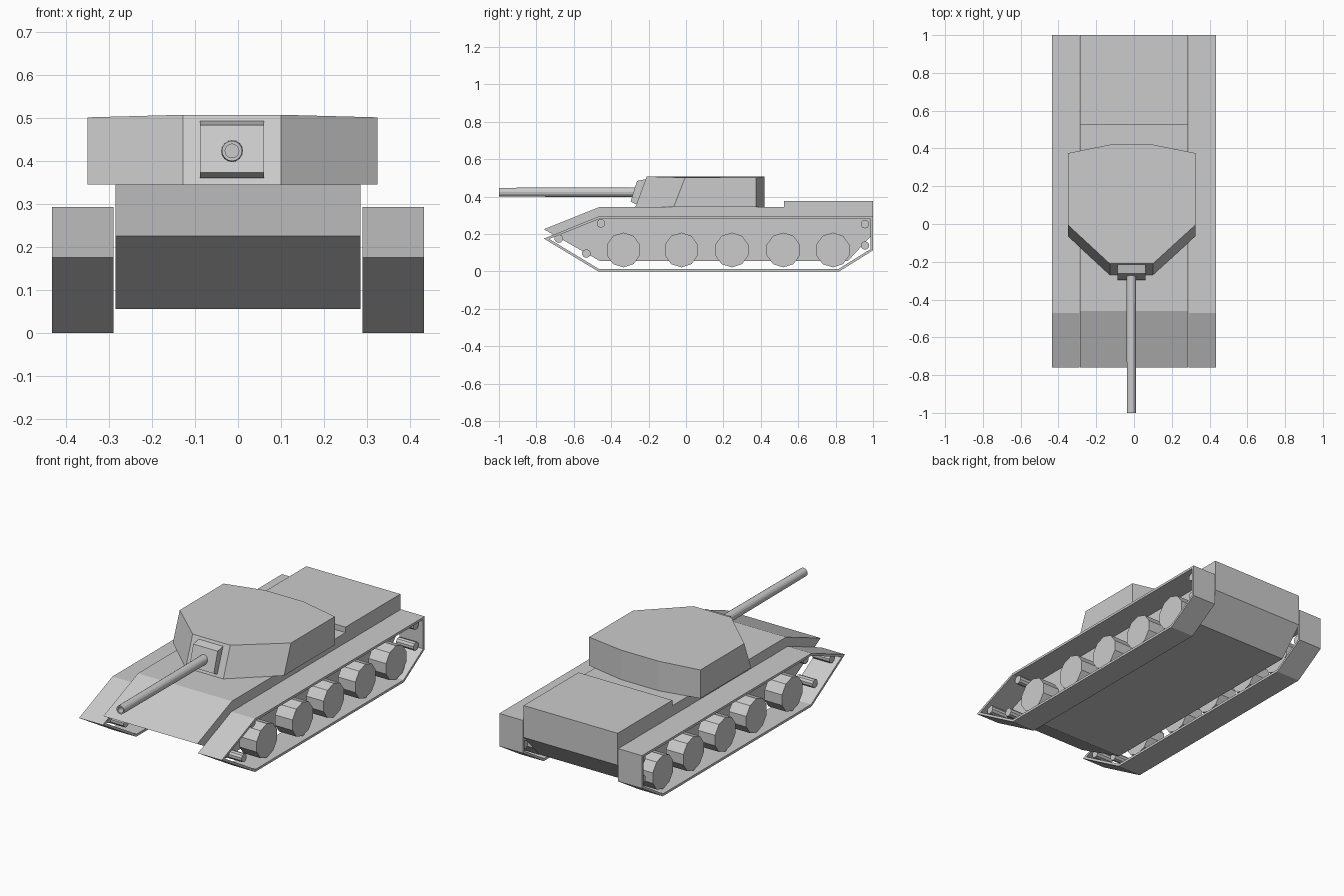
import bpy, bmesh, math
from mathutils import Vector

if "Cube" in bpy.data.objects:
    bpy.data.objects.remove(bpy.data.objects["Cube"])


def finish(name, bm):
    bmesh.ops.recalc_face_normals(bm, faces=bm.faces)
    mesh = bpy.data.meshes.new(name)
    bm.to_mesh(mesh)
    bm.free()
    ob = bpy.data.objects.new(name, mesh)
    bpy.context.collection.objects.link(ob)
    return ob


def loft(name, rings, caps=True, closed=False):
    """Skin equal-length rings of points; cap the ends or join last to first."""
    bm = bmesh.new()
    vs = [[bm.verts.new(p) for p in ring] for ring in rings]
    if closed:
        vs.append(vs[0])
    n = len(vs[0])
    for a, b in zip(vs, vs[1:]):
        for i in range(n):
            j = (i + 1) % n
            bm.faces.new((a[i], a[j], b[j], b[i]))
    if caps and not closed:
        bm.faces.new(vs[0])
        bm.faces.new(vs[-1])
    return finish(name, bm)


def section(profile, x):
    return [(x, y, z) for y, z in profile]


def prism(name, profile, x0, x1):
    return loft(name, [section(profile, x0), section(profile, x1)])


def circle(y, z, r, n):
    return [(y + r * math.sin(2 * math.pi * i / n), z + r * math.cos(2 * math.pi * i / n))
            for i in range(n)]


def inset(profile, t):
    """Mitred inward offset of a clockwise profile."""
    pts = [Vector(p) for p in profile]
    out = []
    for i, p in enumerate(pts):
        d1 = (p - pts[i - 1]).normalized()
        d2 = (pts[(i + 1) % len(pts)] - p).normalized()
        n1, n2 = Vector((d1.y, -d1.x)), Vector((d2.y, -d2.x))
        out.append(tuple(p + (n1 + n2) * t / (1 + n1.dot(n2))))
    return out


# Hull with sloped nose and raised engine deck
hull = [(-0.76, 0.225), (-0.46, 0.345), (0.525, 0.345), (0.525, 0.375),
        (1.0, 0.375), (1.0, 0.2), (0.865, 0.055), (-0.46, 0.055)]
prism("hull", hull, -0.285, 0.285)

# Running gear on both sides
track = [(-0.76, 0.175), (-0.47, 0.292), (1.0, 0.292), (1.0, 0.112), (0.82, 0), (-0.47, 0)]
inner = inset(track, 0.013)
wheels = [-0.335, -0.025, 0.245, 0.52, 0.785]
rollers = [(-0.68, 0.175), (-0.533, 0.095), (-0.455, 0.256), (0.957, 0.252), (0.957, 0.138)]
for side, s in (("right", 1), ("left", -1)):
    xi, xo = 0.289 * s, 0.433 * s
    loft(f"track_{side}", [section(track, xi), section(track, xo),
                           section(inner, xo), section(inner, xi)], closed=True)
    for i, y in enumerate(wheels):
        prism(f"road_wheel_{side}_{i + 1}", circle(y, 0.114, 0.093, 10), 0.305 * s, 0.41 * s)
    for i, (y, z) in enumerate(rollers):
        prism(f"roller_{side}_{i + 1}", circle(y, z, 0.023, 10), 0.305 * s, 0.41 * s)

# Turret: eight-sided, front faces raked back, roof slightly crowned
plan = [(-0.35, 0.375), (-0.128, 0.42), (0.1, 0.42), (0.325, 0.375),
        (0.325, -0.065), (0.1, -0.27), (-0.128, -0.27), (-0.35, -0.065)]
base = [(x, y, 0.345) for x, y in plan]
roof = [(x, y + (0.06 if y < 0 else 0), 0.507 if abs(x) < 0.2 else 0.501) for x, y in plan]
loft("turret", [base, roof])

# Gun mantlet plate
prism("mantlet", [(-0.262, 0.483), (-0.212, 0.493), (-0.25, 0.36), (-0.272, 0.36),
                  (-0.296, 0.373)], -0.088, 0.06)

# Tapered barrel with recessed bore
barrel = [(-0.24, 0.026), (-1.0, 0.0235), (-1.0, 0.016), (-0.95, 0.016)]
loft("gun_barrel", [[(-0.014 + px, y, 0.423 + pz) for px, pz in circle(0, 0, r, 16)]
                    for y, r in barrel])
